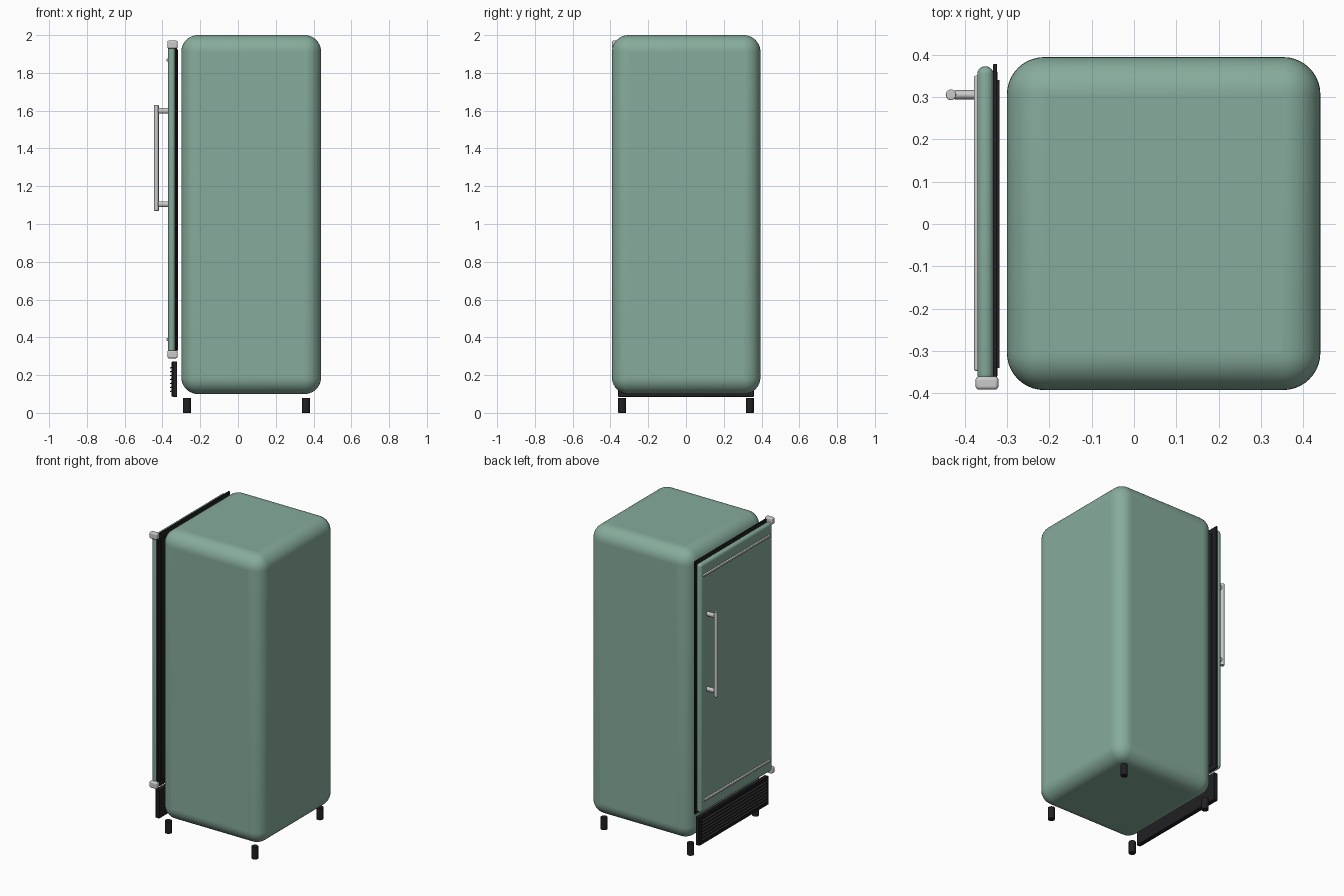
import bpy
import math

if "Cube" in bpy.data.objects:
    bpy.data.objects.remove(bpy.data.objects["Cube"])


def material(name, rgb):
    m = bpy.data.materials.new(name)
    m.diffuse_color = (*rgb, 1)
    m.use_nodes = True
    m.node_tree.nodes["Principled BSDF"].inputs["Base Color"].default_value = m.diffuse_color
    return m


GREEN = material("sage_enamel", (0.24, 0.41, 0.33))
BLACK = material("black_rubber", (0.015, 0.015, 0.017))


def finish(ob, name, mat, bevel, segments):
    ob.name = name
    if mat:
        ob.data.materials.append(mat)
    if bevel:
        mod = ob.modifiers.new("bevel", 'BEVEL')
        mod.width = bevel
        mod.segments = segments
        mod.limit_method = 'ANGLE'
    bpy.ops.object.shade_smooth_by_angle(angle=math.radians(35))
    return ob


def box(name, x, y, z, mat=None, bevel=0, segments=3):
    """Box from (min, max) ranges."""
    bpy.ops.mesh.primitive_cube_add(size=1, location=[sum(r) / 2 for r in (x, y, z)])
    ob = bpy.context.object
    ob.scale = [r[1] - r[0] for r in (x, y, z)]
    bpy.ops.object.transform_apply(location=False, rotation=False, scale=True)
    return finish(ob, name, mat, bevel, segments)


def rod(name, loc, radius, length, axis='Z', mat=None, bevel=0, stretch=1):
    """Cylinder along z, or along x with its section stretched in z."""
    bpy.ops.mesh.primitive_cylinder_add(
        vertices=24, radius=radius, depth=length, location=loc,
        rotation=(0, math.pi / 2 if axis == 'X' else 0, 0))
    ob = bpy.context.object
    ob.scale = (stretch, 1, 1)
    bpy.ops.object.transform_apply(location=False, rotation=True, scale=True)
    return finish(ob, name, mat, bevel, 2)


# Cabinet with large soft corners
box("cabinet", (-0.30, 0.44), (-0.392, 0.394), (0.10, 2.0), GREEN, 0.088, 10)

# Door panel and its two-layer gasket
box("door", (-0.37, -0.332), (-0.372, 0.372), (0.307, 1.945), GREEN, 0.018, 5)
box("door_gasket", (-0.333, -0.323), (-0.372, 0.378), (0.295, 1.96), BLACK, 0.003, 2)
box("gasket_inner", (-0.324, -0.318), (-0.34, 0.34), (0.33, 1.925), BLACK)

# Hinge caps and trim strips, top and bottom
for end, z_hinge, z_trim in (("lower", 0.31, 0.388), ("upper", 1.95, 1.868)):
    box(end + "_hinge", (-0.374, -0.32), (-0.391, -0.36),
        (z_hinge - 0.021, z_hinge + 0.021), None, 0.008)
    box(end + "_trim", (-0.378, -0.366), (-0.347, 0.35),
        (z_trim - 0.008, z_trim + 0.008), None, 0.004, 2)

# Handle bar on two posts
rod("handle_bar", (-0.432, 0.305, 1.35), 0.0125, 0.56, bevel=0.002)
for z in (1.105, 1.60):
    rod("handle_post", (-0.395, 0.305, z), 0.0115, 0.058, 'X', bevel=0.004, stretch=1.3)

# Vented kick plate with raised frame and louvres
box("kick_plate", (-0.345, -0.322), (-0.36, 0.36), (0.085, 0.272), BLACK, 0.003, 2)
for z in (0.095, 0.262):
    box("kick_frame_rail", (-0.351, -0.344), (-0.36, 0.36), (z - 0.009, z + 0.009), BLACK, 0.002, 2)
for y in (-0.35, 0.35):
    box("kick_frame_stile", (-0.351, -0.344), (y - 0.01, y + 0.01), (0.1, 0.257), BLACK, 0.002, 2)
for i in range(7):
    z = 0.116 + i * 0.0208
    slat = box("kick_louvre", (-0.360, -0.343), (-0.34, 0.34), (z - 0.003, z + 0.003), BLACK)
    slat.rotation_euler.y = math.radians(-20)

# Feet
for x in (-0.27, 0.36):
    for y in (-0.338, 0.338):
        rod("foot", (x, y, 0.04), 0.021, 0.08, mat=BLACK, bevel=0.002)
